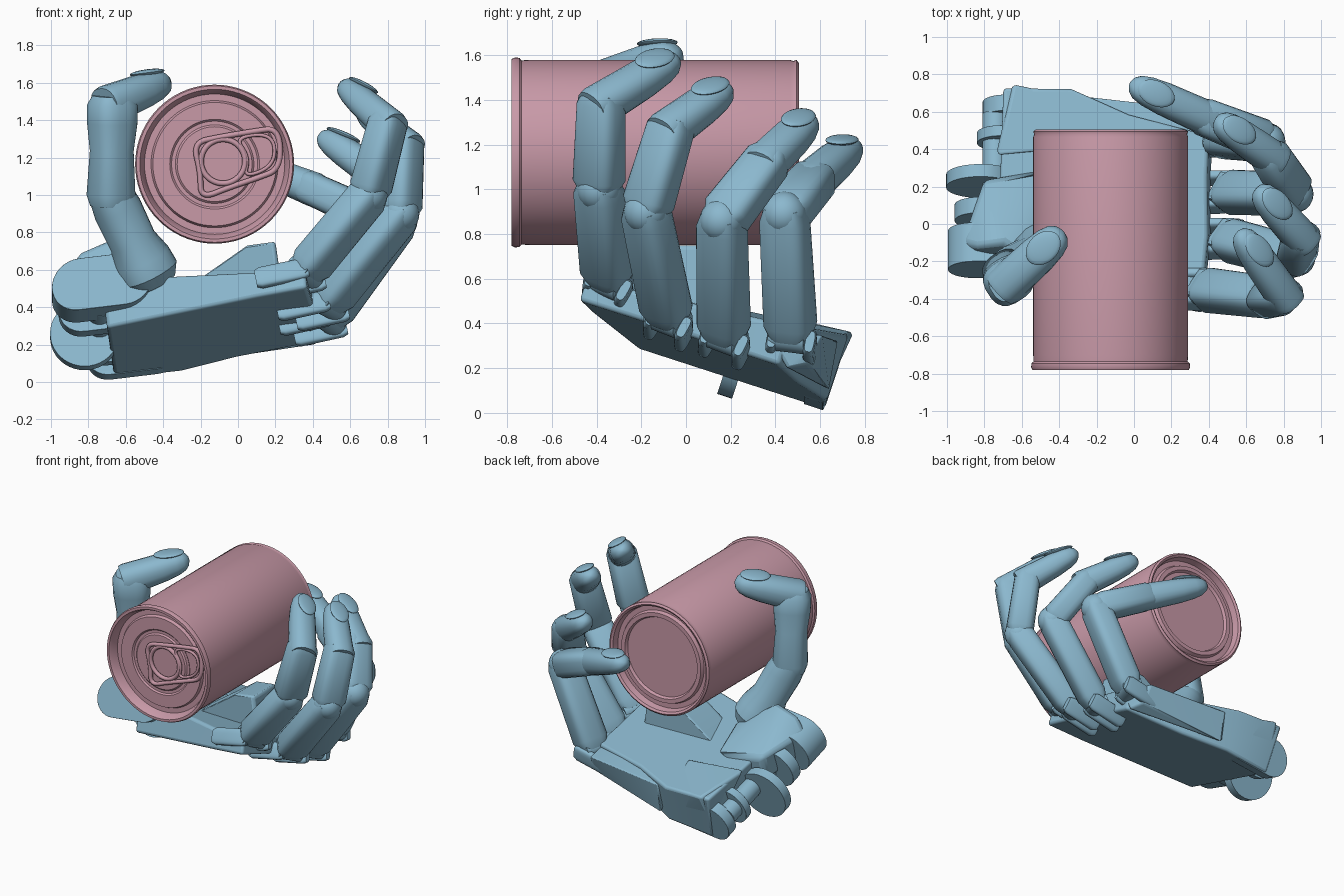
import bpy, bmesh, math
from mathutils import Vector as V, Matrix

cube = bpy.data.objects.get("Cube")
if cube:
    bpy.data.objects.remove(cube, do_unlink=True)


def material(name, rgb):
    m = bpy.data.materials.new(name)
    m.use_nodes = True
    m.diffuse_color = (*rgb, 1)
    m.node_tree.nodes["Principled BSDF"].inputs["Base Color"].default_value = (*rgb, 1)
    return m


BLUE = material("soft blue", (0.26, 0.48, 0.62))
PINK = material("dusty pink", (0.58, 0.32, 0.39))


def finish(name, bm, mat, angle=30, bevel=0):
    bmesh.ops.recalc_face_normals(bm, faces=bm.faces)
    me = bpy.data.meshes.new(name)
    bm.to_mesh(me)
    bm.free()
    me.materials.append(mat)
    me.shade_smooth()
    me.set_sharp_from_angle(angle=math.radians(angle))
    ob = bpy.data.objects.new(name, me)
    bpy.context.collection.objects.link(ob)
    if bevel:
        mod = ob.modifiers.new("bevel", "BEVEL")
        mod.width = bevel
        mod.segments = 3
    return ob


def skin(bm, rings):
    """Bridge rings of points and cap the two ends."""
    loops = [[bm.verts.new(p) for p in r] for r in rings]
    n = len(loops[0])
    for a, b in zip(loops, loops[1:]):
        for i in range(n):
            bm.faces.new((a[i], a[(i + 1) % n], b[(i + 1) % n], b[i]))
    bm.faces.new(loops[0])
    bm.faces.new(loops[-1])


def limb(name, p, q, side, size0, size1, steps, square=0.6, angle=35):
    """Tapered limb from p to q; sizes are half width and half depth.
    A square of 1 gives a round section, less gives a boxier one."""
    axis = (q - p).normalized()
    side = (side - axis * side.dot(axis)).normalized()
    out = axis.cross(side)
    sides = 20
    rings = []
    for t, s in steps:
        c = p.lerp(q, t)
        w, d = (a + (b - a) * t for a, b in zip(size0, size1))
        ring = []
        for i in range(sides):
            a = math.tau * (i + 0.5) / sides
            u, v = (math.copysign(abs(f) ** square, f) for f in (math.cos(a), math.sin(a)))
            ring.append(c + side * (w * s * u) + out * (d * s * v))
        rings.append(ring)
    bm = bmesh.new()
    skin(bm, rings)
    return finish(name, bm, BLUE, angle)


def ball(name, c, r):
    bm = bmesh.new()
    bmesh.ops.create_uvsphere(bm, u_segments=20, v_segments=12, radius=r,
                              matrix=Matrix.Translation(c))
    return finish(name, bm, BLUE, 60)


def disc(name, c, axis, r, width):
    bm = bmesh.new()
    rot = axis.to_track_quat("Z", "Y").to_matrix().to_4x4()
    bmesh.ops.create_cone(bm, cap_ends=True, segments=40, radius1=r, radius2=r,
                          depth=width, matrix=Matrix.Translation(c) @ rot)
    return finish(name, bm, BLUE, 40)


def hull(name, pts, bevel=0.02):
    bm = bmesh.new()
    for p in pts:
        bm.verts.new(p)
    res = bmesh.ops.convex_hull(bm, input=bm.verts)
    junk = [g for g in res["geom_interior"] if isinstance(g, bmesh.types.BMVert)]
    bmesh.ops.delete(bm, geom=junk, context="VERTS")
    return finish(name, bm, BLUE, 30, bevel)


BLOCK = [(0, 0.78), (0.1, 1), (0.9, 1), (1, 0.8)]
TIP = [(0, 0.92), (0.06, 1), (0.6, 1), (0.8, 0.92), (0.91, 0.76), (0.97, 0.5), (1, 0.15)]


def fingertip(name, joint, tip, n, w):
    axis = (tip - joint).normalized()
    n = (n - axis * n.dot(axis)).normalized()
    out = axis.cross(n)
    start = joint - axis * 0.06
    limb(name + "_tip", start, tip, n, (w, w), (w * 0.9, w * 0.75), TIP, 0.85, 50)
    # Nail: long thin plate lying on the outer face of the tip
    bm = bmesh.new()
    frame = Matrix((n, axis, out)).transposed().to_4x4()
    where = Matrix.Translation(start.lerp(tip, 0.75) + out * w * 0.75)
    tilt = Matrix.Rotation(-0.2, 4, "X")
    bmesh.ops.create_uvsphere(bm, u_segments=24, v_segments=10, radius=1,
                              matrix=where @ frame @ tilt @ Matrix.Diagonal((w * 0.72, 0.105, 0.018, 1)))
    finish(name + "_nail", bm, BLUE, 60)


# Four fingers: base, middle joint, end joint, tip
fingers = {
    "index": ((0.36, -0.35, 0.59), (0.70, -0.39, 1.0), (0.80, -0.38, 1.38), (0.56, -0.04, 1.59)),
    "middle": ((0.48, -0.08, 0.42), (0.87, -0.18, 0.90), (0.89, -0.07, 1.27), (0.66, 0.19, 1.46)),
    "ring": ((0.48, 0.17, 0.34), (0.86, 0.16, 0.86), (0.73, 0.36, 1.12), (0.44, 0.56, 1.32)),
    "little": ((0.44, 0.47, 0.34), (0.71, 0.44, 0.89), (0.38, 0.57, 1.04), (-0.02, 0.75, 1.2)),
}
for name, pts in fingers.items():
    base, mid, end, tip = map(V, pts)
    name += "_finger"
    n = (mid - base).cross(tip - mid).normalized()
    up = (mid - base).normalized()
    limb(name + "_lower", base, mid + up * 0.04, n, (0.115, 0.095), (0.105, 0.095), BLOCK)
    limb(name + "_middle", mid, end + (end - mid).normalized() * 0.05, n,
         (0.112, 0.095), (0.1, 0.088), BLOCK)
    ball(name + "_joint", mid, 0.1)
    fingertip(name, end, tip, n, 0.095)
    disc(name + "_knuckle", base, n, 0.07, 0.17)
    # Forked hinge holding the finger to the palm
    for s in (-1, 1):
        foot = base + n * (0.09 * s)
        limb(name + "_fork", foot - V((0.22, 0, 0.07)), foot + V((0.06, 0, -0.01)), n,
             (0.03, 0.06), (0.025, 0.06), BLOCK)

# Thumb
root, mid, end, tip = map(V, ((-0.5, -0.16, 0.62), (-0.68, -0.26, 1.0),
                              (-0.67, -0.31, 1.42), (-0.38, -0.04, 1.61)))
n = (mid - root).cross(tip - mid).normalized()
limb("thumb_lower", root, mid, n, (0.16, 0.16), (0.12, 0.12),
     [(-0.25, 0.75), (-0.1, 1), (0.1, 1), (0.35, 0.85), (0.8, 1), (1.1, 0.95)], 0.9, 30)
limb("thumb_middle", mid - V((0, 0, 0.06)), end + V((0, 0, 0.11)), n, (0.125, 0.12), (0.12, 0.13),
     [(0, 0.85), (0.1, 1), (0.5, 0.88), (0.75, 1), (0.92, 1), (1, 0.8)], 0.75)
fingertip("thumb", end + V((0, 0, 0.07)), tip, n, 0.11)


# Palm: tilted slab, thin under the index finger and thick at the wrist
def underside(x, y):
    return V((x, y, 0.30 + 0.12 * x - 0.33 * y))


outline = [(-0.7, -0.22), (0.1, -0.43), (0.37, -0.48), (0.41, -0.1), (0.41, 0.2), (0.42, 0.42),
           (0.0, 0.51), (-0.3, 0.63), (-0.66, 0.62)]
normal = V((-0.12, 0.33, 1))
low = [underside(x, y) for x, y in outline]
high = [p + normal * (0.19 - 0.13 * p.x + 0.1 * p.y) for p in low]
bm = bmesh.new()
skin(bm, [low, high])
finish("palm", bm, BLUE, 30, 0.02)
hull("little_finger_mount", [(0.37, 0.61, 0.345), (-0.25, 0.68, 0.32), (-0.25, 0.64, 0.1),
                             (0.42, 0.45, 0.2), (0.38, 0.55, 0.22), (0.4, 0.35, 0.38),
                             (-0.2, 0.4, 0.4)], 0.015)
hull("thumb_mount", [(-0.92, -0.2, 0.45), (-0.92, -0.1, 0.6), (-0.84, -0.12, 0.7),
                     (-0.7, -0.1, 0.76), (-0.42, -0.3, 0.56), (-0.4, 0, 0.56), (-0.45, 0.3, 0.45),
                     (-0.8, 0.24, 0.5), (-0.8, 0.2, 0.32)], 0.03)
hull("wrist_block", [(-0.65, 0.75, 0.36), (-0.36, 0.69, 0.33), (-0.3, 0.4, 0.43),
                     (-0.74, 0.36, 0.45), (-0.68, 0.62, 0.08), (-0.3, 0.62, 0.08)])
hull("palm_pad", [(x, y, z) for y in (-0.1, 0.16)
                  for x, z in ((-0.35, 0.45), (0.05, 0.73), (0.2, 0.75), (0.25, 0.4))])

# Wrist hinge: rounded bars reaching out of the palm, and one large disc
cross_axis = V((0, 0.95, -0.31))
fore, rise = V((1, 0, 0.12)), V((0, 0.31, 0.95))
for name, c, r, width in (("front_bar", (-0.85, -0.14, 0.49), 0.145, 0.22),
                          ("inner_bar", (-0.82, 0.06, 0.39), 0.14, 0.09),
                          ("outer_bar", (-0.71, 0.46, 0.22), 0.13, 0.06),
                          ("back_bar", (-0.68, 0.61, 0.15), 0.13, 0.09)):
    hull("wrist_" + name, [V(c) + fore * (x + r * math.cos(a)) + rise * (r * math.sin(a))
                           + cross_axis * (width * s)
                           for x in (0, 0.25) for s in (-0.5, 0.5)
                           for a in (math.tau * i / 32 for i in range(32))], 0.008)
disc("wrist_large_disc", V((-0.82, 0.23, 0.25)), cross_axis, 0.185, 0.07)
disc("wrist_pin", V((-0.74, 0.23, 0.3)), cross_axis, 0.07, 0.75)

# Can: turned profile of radius and distance along y
CX, CZ = -0.125, 1.165
profile = [(0.005, -0.735), (0.2, -0.735), (0.21, -0.725), (0.23, -0.725), (0.24, -0.735),
           (0.33, -0.735), (0.34, -0.715), (0.375, -0.715), (0.39, -0.765), (0.4, -0.78),
           (0.418, -0.78), (0.425, -0.765), (0.423, -0.745), (0.412, -0.735), (0.414, -0.7),
           (0.414, 0.465), (0.409, 0.48), (0.414, 0.495), (0.4, 0.505), (0.385, 0.495),
           (0.375, 0.45), (0.34, 0.45), (0.33, 0.475), (0.3, 0.475), (0.29, 0.455), (0.005, 0.455)]
bm = bmesh.new()
skin(bm, [[V((CX + r * math.cos(math.tau * i / 72), y, CZ + r * math.sin(math.tau * i / 72)))
           for i in range(72)] for r, y in profile])
finish("can_body", bm, PINK, 40)


def wire(name, pts, thick, y):
    """Closed raised bead following points on the can lid."""
    cu = bpy.data.curves.new(name, "CURVE")
    cu.dimensions = "3D"
    cu.bevel_depth = thick
    cu.bevel_resolution = 2
    sp = cu.splines.new("NURBS")
    sp.points.add(len(pts) - 1)
    for p, (x, z) in zip(sp.points, pts):
        p.co = (x, y, z, 1)
    sp.use_cyclic_u = True
    sp.order_u = 3
    cu.materials.append(PINK)
    bpy.context.collection.objects.link(bpy.data.objects.new(name, cu))


# Pull tab: outer bead, finger ring and grip bead
wire("tab_edge", [(-0.24, 1.28), (-0.1, 1.31), (0.08, 1.34), (0.22, 1.36), (0.23, 1.14),
                  (0.1, 1.09), (-0.05, 1.04), (-0.2, 0.98), (-0.2, 1.12)], 0.015, -0.75)
wire("tab_grip", [(-0.02, 1.31), (0.19, 1.33), (0.2, 1.16), (0.03, 1.09), (0.06, 1.2)], 0.01, -0.75)
wire("tab_ring", [(-0.08 + 0.12 * math.cos(a * math.pi / 8), 1.18 + 0.12 * math.sin(a * math.pi / 8))
                  for a in range(16)], 0.015, -0.75)
